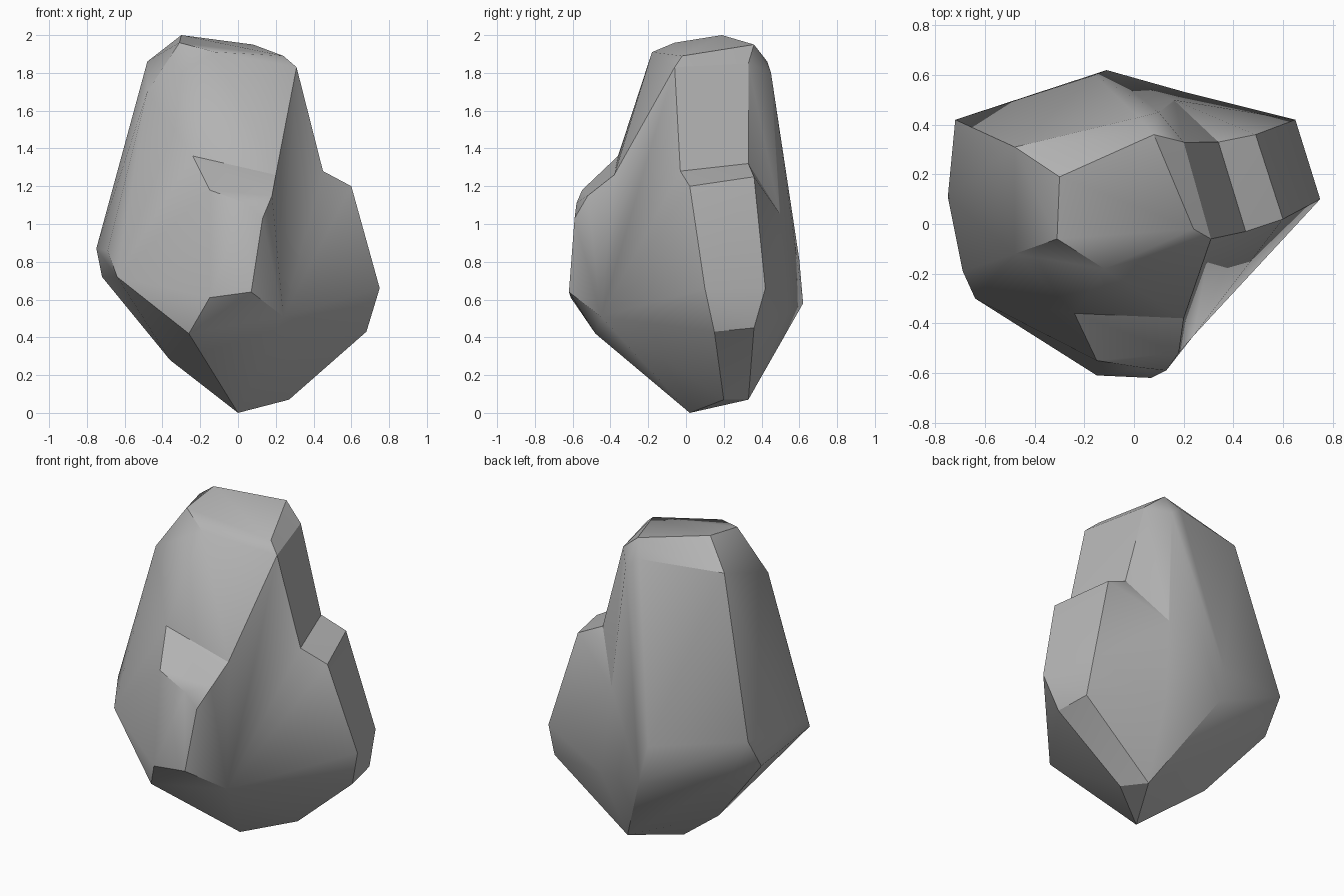
import bpy
import bmesh
from mathutils import Vector

if "Cube" in bpy.data.objects:
    bpy.data.objects.remove(bpy.data.objects["Cube"], do_unlink=True)

# One stone colour
stone = bpy.data.materials.new("grey_stone")
stone.use_nodes = True
grey = (0.45, 0.45, 0.45, 1)
stone.diffuse_color = grey
stone.node_tree.nodes["Principled BSDF"].inputs["Base Color"].default_value = grey


def chunk(name, points):
    """Convex faceted block wrapped around corner points given in hundredths."""
    mesh = bpy.data.meshes.new(name)
    bm = bmesh.new()
    for point in points:
        bm.verts.new(Vector(point) / 100)
    hull = bmesh.ops.convex_hull(bm, input=bm.verts[:])
    unused = [v for v in hull["geom_interior"] if isinstance(v, bmesh.types.BMVert)]
    bmesh.ops.delete(bm, geom=unused, context="VERTS")
    bmesh.ops.recalc_face_normals(bm, faces=bm.faces[:])
    bm.to_mesh(mesh)
    bm.free()
    mesh.materials.append(stone)
    block = bpy.data.objects.new(name, mesh)
    bpy.context.scene.collection.objects.link(block)
    return block


# Corners shared between neighbouring blocks
brow_front, brow_back = (31, -6, 183), (20, 33, 185)
valley_front, valley_back = (24, -45, 51), (16, 50, 105)
step_front, step_back = (45, -3, 128), (34, 33, 132)
ledge_left, ledge_right = (-24, -36, 136), (20, -38, 126)
cheek, chin = (-64, -30, 72), (-26, -48, 42)
back_hip = (21, 53, 52)
keel = [(0, 2, 0), (27, 20, 7), (17, 33, 7)]

# Tall core: crown, bevel below the crown, waist and underside
crown = [(-30, 19, 200), (-31, -6, 196), (-12, -18, 191), (24, -2, 189), (8, 36, 195)]
bevel = [brow_front, brow_back, (10, 45, 180), (2, 43, 186), (-48, 31, 186), (-48, -12, 170)]
waist = [(-69, -19, 86), (-75, 11, 87), (-72, 42, 92), (-16, 60, 81), valley_back]
underside = [cheek, chin, valley_front, back_hip, (-72, 29, 72), (-56, 39, 63),
             (-11, 62, 58), (-36, 19, 28)]
core = chunk("boulder", crown + bevel + waist + underside + keel + [ledge_left, ledge_right])

# Front belly with its sloping ledge
belly = chunk("front_belly", [
    ledge_left, ledge_right, (18, -52, 115), (4, -58, 111), (-15, -55, 118),
    (13, -59, 103), (7, -62, 64), (-15, -61, 61), cheek, chin, valley_front, keel[0]])

# Side shoulder
shoulder = chunk("side_shoulder", [
    step_front, step_back, (60, 2, 120), (49, 36, 125), (75, 10, 66), (65, 42, 66),
    (68, 15, 43), (65, 36, 45), valley_front, valley_back, back_hip] + keel)

# Web joining the core and the shoulder
web = chunk("side_web", [
    brow_front, brow_back, step_front, step_back, valley_front, valley_back])

# Fuse the blocks into one stone
for block in (belly, shoulder, web):
    union = core.modifiers.new("fuse_" + block.name, "BOOLEAN")
    union.operation = "UNION"
    union.solver = "EXACT"
    union.object = block
bpy.context.view_layer.update()
fused = bpy.data.meshes.new_from_object(
    core.evaluated_get(bpy.context.evaluated_depsgraph_get()))
core.modifiers.clear()
core.data = fused
for block in (belly, shoulder, web):
    bpy.data.objects.remove(block, do_unlink=True)

# Clean seams, soften the shallow edges and keep the ridges crisp
bm = bmesh.new()
bm.from_mesh(fused)
bmesh.ops.remove_doubles(bm, verts=bm.verts[:], dist=0.002)
bmesh.ops.recalc_face_normals(bm, faces=bm.faces[:])
bm.to_mesh(fused)
bm.free()
bpy.ops.object.select_all(action="DESELECT")
core.select_set(True)
bpy.context.view_layer.objects.active = core
bpy.ops.object.shade_smooth_by_angle()
